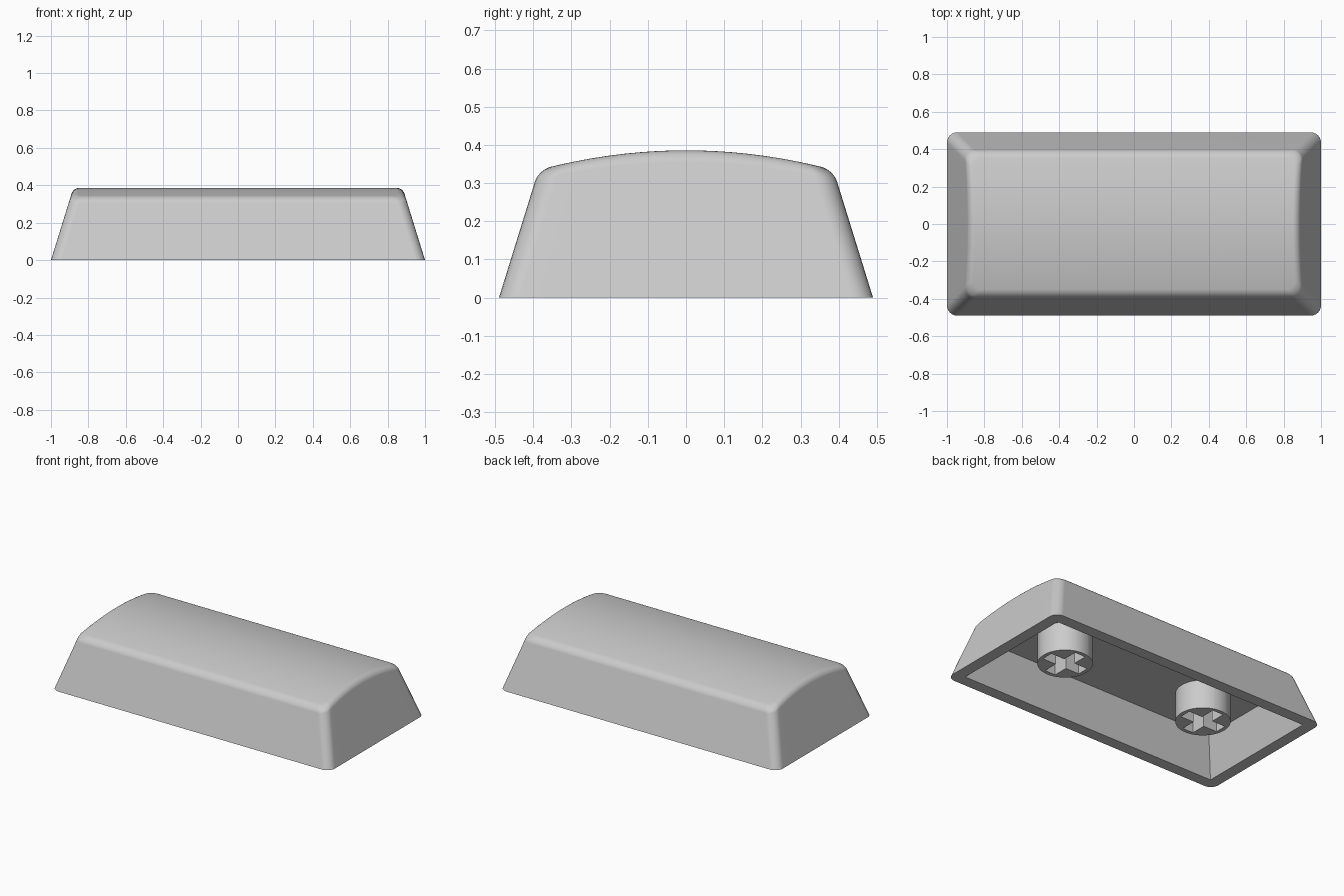
import bpy, bmesh, math

if "Cube" in bpy.data.objects:
    bpy.data.objects.remove(bpy.data.objects["Cube"])

HX, HY = 1.0, 0.49        # half size at the base
SLOPE = 0.31              # inward lean of the walls per unit of height
CEILING = 0.24            # height of the cavity roof
ARC, SIDE = 6, 14         # segments per rounded corner / per short side


def top_z(y):
    """Height of the cylindrical dome."""
    return 0.386 - 0.345 * y * y


def outline(inset, radius):
    """Rounded rectangle: right side front to back, then left side back to front."""
    hx, hy = HX - inset, HY - inset
    cx, cy = hx - radius, hy - radius
    arc = [(cx + radius * math.sin(a), -cy - radius * math.cos(a))
           for a in (math.pi / 2 * i / ARC for i in range(ARC + 1))]
    mid = [(hx, -cy + 2 * cy * i / SIDE) for i in range(1, SIDE)]
    right = arc + mid + [(x, -y) for x, y in reversed(arc)]
    return right + [(-x, y) for x, y in reversed(right)]


def point(inset, i, radius=0.055):
    return outline(inset, radius)[i]


def bridge(bm, a, b):
    n = len(a)
    for i in range(n):
        bm.faces.new((a[i], a[(i + 1) % n], b[(i + 1) % n], b[i]))


def strip_cap(bm, ring):
    """Close an outline with strips running from the right side to the left."""
    n = len(ring)
    for i in range(n // 2 - 1):
        bm.faces.new((ring[i], ring[i + 1], ring[n - 2 - i], ring[n - 1 - i]))


def finish(bm, name, mat, weighted=False):
    bmesh.ops.remove_doubles(bm, verts=bm.verts, dist=1e-5)
    bmesh.ops.recalc_face_normals(bm, faces=bm.faces)
    for f in bm.faces:
        f.smooth = True
    mesh = bpy.data.meshes.new(name)
    bm.to_mesh(mesh)
    bm.free()
    mesh.set_sharp_from_angle(angle=math.radians(32))
    mesh.materials.append(mat)
    obj = bpy.data.objects.new(name, mesh)
    bpy.context.collection.objects.link(obj)
    if weighted:
        obj.modifiers.new("even_normals", 'WEIGHTED_NORMAL').keep_sharp = True
    return obj


def build_shell(mat):
    bm = bmesh.new()
    count = len(outline(0, 0.055))
    d, steps = 0.032, 6
    rows = [[] for _ in range(steps + 1)]
    for i in range(count):
        # sharp corner where the wall meets the dome
        inset = 0.1
        for _ in range(8):
            inset = SLOPE * top_z(point(inset, i)[1])
        c = (*point(inset, i), inset / SLOPE)
        za = c[2] - d * 0.955
        a = (*point(za * SLOPE, i), za)
        b = point(inset + d, i)
        b = (*b, top_z(b[1]))
        # rounded edge between wall and dome
        for k in range(steps + 1):
            t = k / steps
            w0, w1, w2 = (1 - t) ** 2, 1.6 * t * (1 - t), t * t
            s = w0 + w1 + w2
            rows[k].append(bm.verts.new(
                [(w0 * p + w1 * q + w2 * r) / s for p, q, r in zip(a, c, b)]))
    base = [bm.verts.new((x, y, 0)) for x, y in outline(0, 0.055)]
    # hollow inside with sharp corners
    rim = [bm.verts.new((x, y, 0)) for x, y in outline(0.075, 0)]
    roof = [bm.verts.new((x, y, CEILING))
            for x, y in outline(0.075 + 0.3 * CEILING, 0)]
    rings = [roof, rim, base] + rows
    for lower, upper in zip(rings, rings[1:]):
        bridge(bm, lower, upper)
    strip_cap(bm, rows[-1])
    strip_cap(bm, roof)
    return finish(bm, "key_shell", mat, True)


def build_stem(name, x, mat):
    """Round post with a cross-shaped socket in its lower end."""
    r, arm, half, low = 0.16, 0.135, 0.038, 0.055
    angles = {round(2 * math.pi * i / 48, 5) for i in range(48)}
    for px, py in ((arm, half), (half, arm), (half, half)):
        for sx in (1, -1):
            for sy in (1, -1):
                angles.add(round(math.atan2(sy * py, sx * px) % (2 * math.pi), 5))
    angles = sorted(angles)

    def cross(t):
        c, s = max(abs(math.cos(t)), 1e-6), max(abs(math.sin(t)), 1e-6)
        return max(min(arm / c, half / s), min(half / c, arm / s))

    bm = bmesh.new()

    def ring(radius, z):
        return [bm.verts.new((x + radius(t) * math.cos(t), radius(t) * math.sin(t), z))
                for t in angles]

    rings = [ring(lambda t: r, CEILING + 0.004), ring(lambda t: r, low),
             ring(cross, low), ring(cross, CEILING - 0.005)]
    for a, b in zip(rings, rings[1:]):
        bridge(bm, a, b)
    # socket floor
    hub = bm.verts.new((x, 0, CEILING - 0.005))
    for i, v in enumerate(rings[-1]):
        bm.faces.new((v, rings[-1][(i + 1) % len(angles)], hub))
    return finish(bm, name, mat)


plastic = bpy.data.materials.new("light_grey_plastic")
plastic.diffuse_color = (0.6, 0.6, 0.6, 1)
plastic.use_nodes = True
plastic.node_tree.nodes["Principled BSDF"].inputs["Base Color"].default_value = plastic.diffuse_color
build_shell(plastic)
build_stem("left_stem", -0.52, plastic)
build_stem("right_stem", 0.52, plastic)
